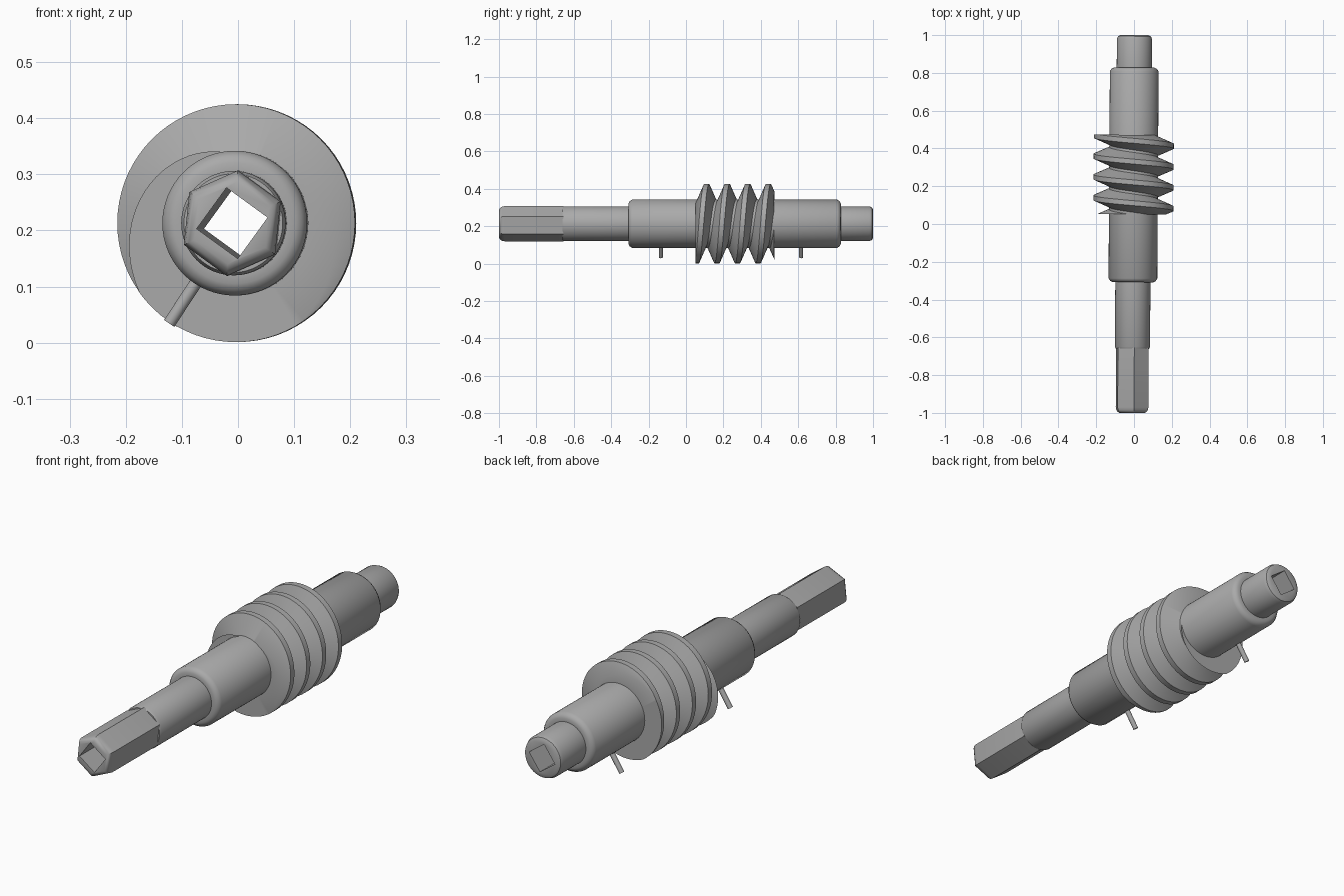
import bpy, bmesh, math
from mathutils import Vector, Matrix

if "Cube" in bpy.data.objects:
    bpy.data.objects.remove(bpy.data.objects["Cube"])

# The whole shaft leans very slightly about z, around this point
PLACE = Matrix.Translation((-0.004, 0, 0.213)) @ Matrix.Rotation(-0.0065, 4, 'Z')

STEEL = bpy.data.materials.new("dark_steel")
STEEL.diffuse_color = (0.4, 0.4, 0.4, 1)
STEEL.use_nodes = True
STEEL.node_tree.nodes["Principled BSDF"].inputs["Base Color"].default_value = STEEL.diffuse_color


def finish(name, bm, angle=35):
    bmesh.ops.recalc_face_normals(bm, faces=bm.faces[:])
    me = bpy.data.meshes.new(name)
    bm.to_mesh(me)
    bm.free()
    me.materials.append(STEEL)
    ob = bpy.data.objects.new(name, me)
    bpy.context.collection.objects.link(ob)
    ob.matrix_world = PLACE
    bpy.ops.object.select_all(action='DESELECT')
    ob.select_set(True)
    bpy.context.view_layer.objects.active = ob
    bpy.ops.object.shade_smooth_by_angle(angle=math.radians(angle))
    return ob


def ring(bm, y, r, n, phase):
    return [bm.verts.new((r * math.cos(phase + math.tau * i / n), y,
                          r * math.sin(phase + math.tau * i / n))) for i in range(n)]


def loft(bm, rings):
    for a, b in zip(rings, rings[1:]):
        n = len(a)
        for i in range(n):
            j = (i + 1) % n
            bm.faces.new((a[i], a[j], b[j], b[i]))


def loop_edges(bm, loop):
    return [bm.edges.get((loop[i], loop[i - 1])) for i in range(len(loop))]


def bored_bar(name, profile, n, phase=0.0):
    """Lathed bar of (y, radius) rings with a square bore right through."""
    bm = bmesh.new()
    outer = [ring(bm, y, r, n, phase) for y, r in profile]
    bore = [ring(bm, p[0], 0.064, 4, math.radians(9)) for p in (profile[0], profile[-1])]
    loft(bm, outer)
    loft(bm, bore)
    for a, b in ((outer[0], bore[0]), (outer[-1], bore[1])):
        bmesh.ops.triangle_fill(bm, use_beauty=True, use_dissolve=False,
                                edges=loop_edges(bm, a) + loop_edges(bm, b))
    return finish(name, bm)


# Hexagonal drive end with a rounded nose
bored_bar("hex_drive_end", [(-1.0, 0.074), (-0.995, 0.084), (-0.985, 0.091),
                            (-0.97, 0.0945), (-0.655, 0.0945)], 6, math.radians(24))

# Stepped round shaft with bevelled shoulders
bored_bar("stepped_shaft", [
    (-0.66, 0.088), (-0.65, 0.093), (-0.308, 0.093), (-0.308, 0.108), (-0.302, 0.12),
    (-0.288, 0.129), (0.808, 0.129), (0.822, 0.12), (0.828, 0.108), (0.828, 0.093),
    (0.98, 0.093), (0.994, 0.087), (1.0, 0.075)], 64)

# Worm thread: swept trapezoid, trimmed at both ends so it runs out to the shaft
STEPS, PITCH, TURNS = 72, 0.11, 6
section = [(-0.053, 0.118), (-0.013, 0.212), (0.013, 0.212), (0.053, 0.118)]
bm = bmesh.new()
rows = []
for k in range(STEPS * TURNS + 1):
    t = math.tau * (k / STEPS - 1)
    yc = 0.083 + PITCH * t / math.tau
    rows.append([bm.verts.new((r * math.cos(t), yc + dy, r * math.sin(t)))
                 for dy, r in section])
loft(bm, rows)
bm.faces.new(rows[0])
bm.faces.new(rows[-1])
for y, side in ((0.052, -1), (0.472, 1)):
    cut = bmesh.ops.bisect_plane(bm, geom=bm.verts[:] + bm.edges[:] + bm.faces[:],
                                 plane_co=(0, y, 0), plane_no=(0, side, 0), clear_outer=True)
    edges = [e for e in cut['geom_cut'] if isinstance(e, bmesh.types.BMEdge)]
    bmesh.ops.triangle_fill(bm, use_beauty=True, edges=edges)
finish("worm_thread", bm, 25)

# Two radial locating pins
direction = Vector((-0.118, 0, -0.179)).normalized()
for label, y in (("front_pin", -0.135), ("rear_pin", 0.615)):
    bm = bmesh.new()
    place = Matrix.Translation(direction * 0.158 + Vector((0, y, 0))) \
        @ direction.to_track_quat('Z', 'Y').to_matrix().to_4x4()
    bmesh.ops.create_cone(bm, cap_ends=True, segments=20, radius1=0.011, radius2=0.011,
                          depth=0.112, matrix=place)
    finish(label, bm)
